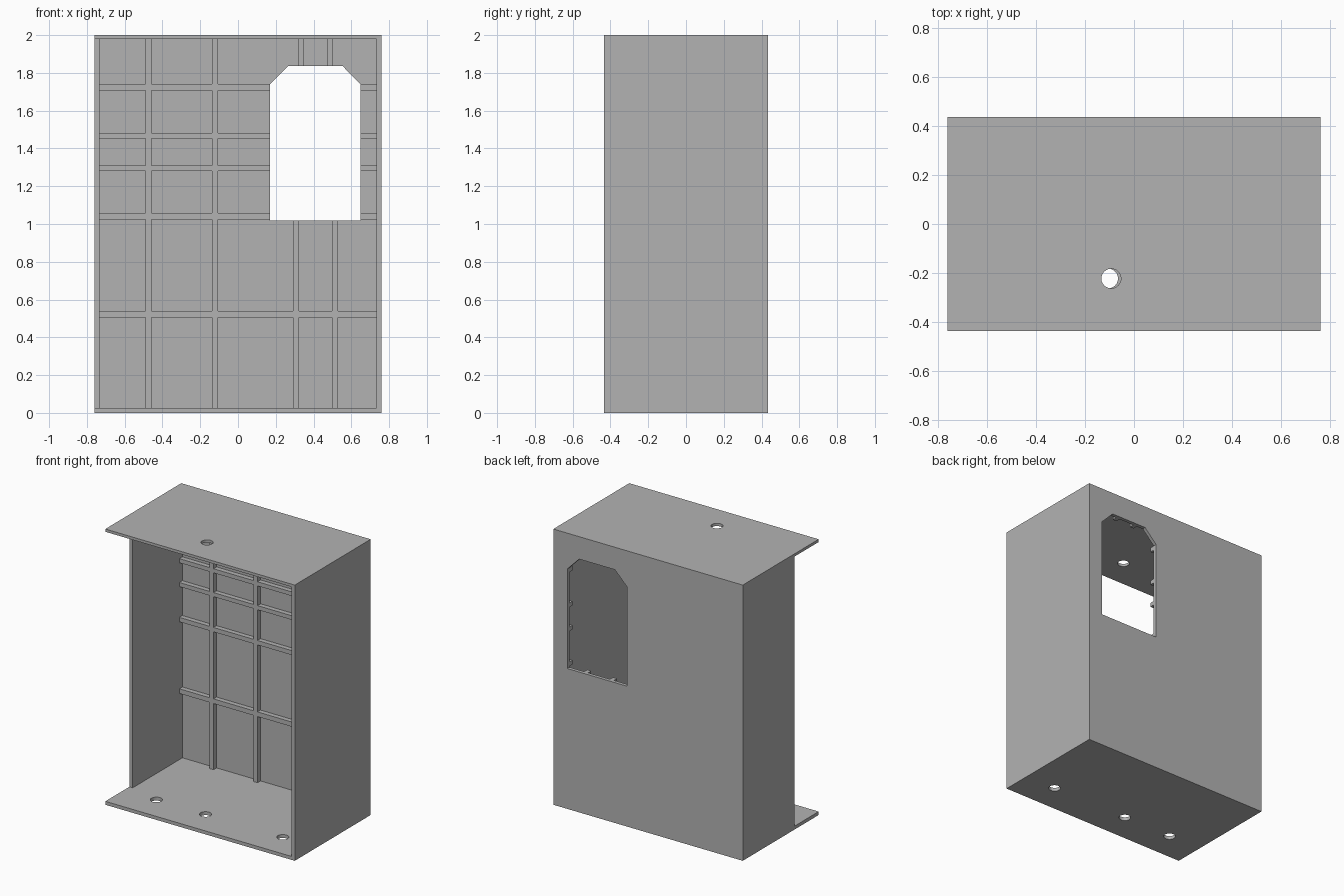
import bpy
import bmesh

if "Cube" in bpy.data.objects:
    bpy.data.objects.remove(bpy.data.objects["Cube"], do_unlink=True)

# Overall case dimensions
HX, HY, H = 0.76, 0.435, 2.0
WALL, ROOF = 0.027, 0.02
FLOOR = 0.025
BACK_IN = HY - 0.025        # inner face of the back panel
RIB_DEPTH = 0.035
SHORT_WALL_Y = -0.16        # front edge of the shorter side wall

grey = bpy.data.materials.new("case grey")
grey.use_nodes = True
grey.diffuse_color = (0.45, 0.45, 0.45, 1)
bsdf = next(n for n in grey.node_tree.nodes if n.type == "BSDF_PRINCIPLED")
bsdf.inputs["Base Color"].default_value = (0.45, 0.45, 0.45, 1)


def prism(name, points, axis, lo, hi):
    """Extrude a flat outline along one axis ('y' or 'z')."""
    bm = bmesh.new()
    if axis == "z":
        verts = [bm.verts.new((a, b, lo)) for a, b in points]
        move = (0, 0, hi - lo)
    else:
        verts = [bm.verts.new((a, lo, b)) for a, b in points]
        move = (0, hi - lo, 0)
    face = bm.faces.new(verts)
    out = bmesh.ops.extrude_face_region(bm, geom=[face])
    top = [v for v in out["geom"] if isinstance(v, bmesh.types.BMVert)]
    bmesh.ops.translate(bm, verts=top, vec=move)
    bmesh.ops.recalc_face_normals(bm, faces=bm.faces)
    mesh = bpy.data.meshes.new(name)
    bm.to_mesh(mesh)
    bm.free()
    mesh.materials.append(grey)
    obj = bpy.data.objects.new(name, mesh)
    bpy.context.collection.objects.link(obj)
    return obj


def box(name, x0, x1, y0, y1, z0, z1):
    return prism(name, [(x0, y0), (x1, y0), (x1, y1), (x0, y1)], "z", z0, z1)


def combine(target, tool, operation):
    """Apply a boolean and discard the tool object."""
    mod = target.modifiers.new("shape", "BOOLEAN")
    mod.operation = operation
    mod.solver = "EXACT"
    mod.object = tool
    bpy.context.view_layer.objects.active = target
    bpy.ops.object.modifier_apply(modifier=mod.name)
    bpy.data.objects.remove(tool, do_unlink=True)


def drill(plate, x, y, radius=0.04):
    bpy.ops.mesh.primitive_cylinder_add(vertices=24, radius=radius, depth=0.2,
                                        location=(x, y, plate["mid"]))
    tool = bpy.context.object
    tool.data.materials.append(grey)
    combine(plate, tool, "DIFFERENCE")


# Top and bottom plates with round holes
top_plate = box("top_plate", -HX, HX, -HY, HY, H - ROOF, H)
top_plate["mid"] = H - ROOF / 2
drill(top_plate, -0.093, -0.222)

bottom_plate = box("bottom_plate", -HX, HX, -HY, HY, 0, FLOOR)
bottom_plate["mid"] = FLOOR / 2
for x in (-0.5, -0.105, 0.515):
    drill(bottom_plate, x, -0.222)

# Side walls: one full depth, one set back from the front
box("left_wall", HX - WALL, HX, -HY, BACK_IN, FLOOR, H - ROOF)
box("right_wall", -HX, -HX + WALL, SHORT_WALL_Y, BACK_IN, FLOOR, H - ROOF)

# Back panel with raised stiffening ribs on its inner face
back_panel = box("back_panel", -HX, HX, BACK_IN, HY, FLOOR, H - ROOF)
rib_front, rib_back = BACK_IN - RIB_DEPTH, BACK_IN + 0.01
inner = HX - WALL

for z0, z1 in ((0.505, 0.539), (1.025, 1.057), (1.28, 1.31), (1.453, 1.483), (1.708, 1.74)):
    rib = box("rib", -inner, inner, rib_front, rib_back, z0, z1)
    combine(back_panel, rib, "UNION")

upright_ribs = (
    (-0.491, FLOOR, H - ROOF), (-0.138, FLOOR, H - ROOF),
    (0.291, FLOOR, 1.04), (0.498, FLOOR, 1.04),
    (0.318, 1.8, H - ROOF), (0.47, 1.8, H - ROOF),
)
for x, z0, z1 in upright_ribs:
    rib = box("rib", x, x + 0.032, rib_front, rib_back, z0, z1)
    combine(back_panel, rib, "UNION")

# Window with two clipped upper corners, cut through panel and ribs
outline = [(0.17, 1.018), (0.648, 1.018), (0.648, 1.74),
           (0.553, 1.837), (0.267, 1.837), (0.17, 1.74)]
window = prism("window_cutter", outline, "y", BACK_IN - 0.1, HY + 0.1)
combine(back_panel, window, "DIFFERENCE")
